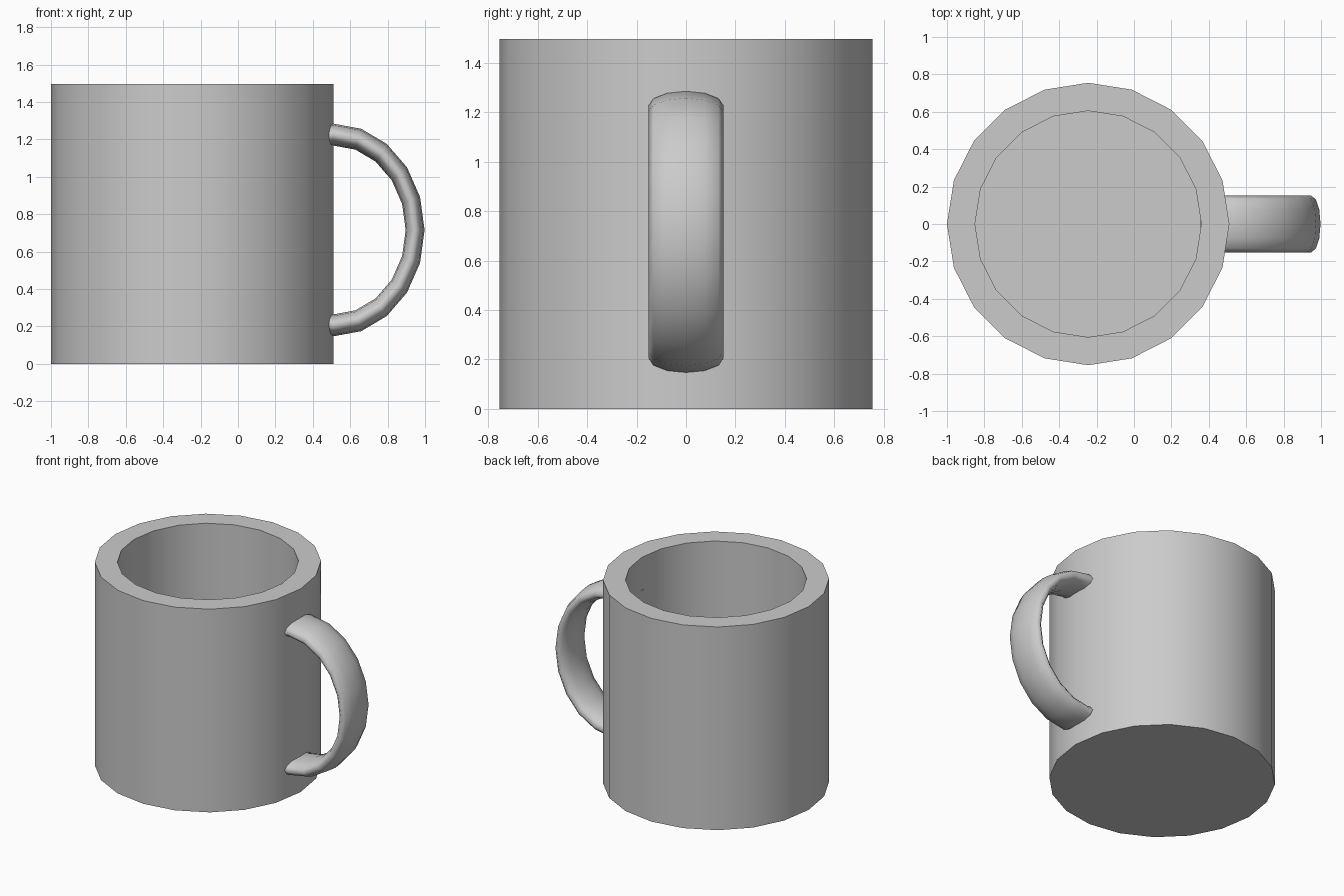
import bpy, bmesh
from math import sin, cos, pi

if "Cube" in bpy.data.objects:
    bpy.data.objects.remove(bpy.data.objects["Cube"])

SIDES = 20
CUP_X = -0.245


def make_object(name, bm, angle):
    bmesh.ops.recalc_face_normals(bm, faces=bm.faces)
    mesh = bpy.data.meshes.new(name)
    bm.to_mesh(mesh)
    bm.free()
    ob = bpy.data.objects.new(name, mesh)
    bpy.context.collection.objects.link(ob)
    bpy.ops.object.select_all(action='DESELECT')
    ob.select_set(True)
    bpy.context.view_layer.objects.active = ob
    bpy.ops.object.shade_smooth_by_angle(angle=angle)
    return ob


def loft(bm, rings):
    """Join successive vertex rings with quads and cap both ends."""
    loops = [[bm.verts.new(p) for p in ring] for ring in rings]
    for a, b in zip(loops, loops[1:]):
        n = len(a)
        for i in range(n):
            j = (i + 1) % n
            bm.faces.new((a[i], a[j], b[j], b[i]))
    bm.faces.new(loops[0])
    bm.faces.new(loops[-1])


# Cup: outer wall, flat rim, inner wall and floor
profile = [(0.755, 0.0), (0.755, 1.497), (0.605, 1.497), (0.605, 0.15)]
bm = bmesh.new()
loft(bm, [[(CUP_X + r * cos(2 * pi * i / SIDES), r * sin(2 * pi * i / SIDES), z)
           for i in range(SIDES)] for r, z in profile])
make_object("cup", bm, pi / 6)

# Handle: flattened oval section swept along an arc, ends sunk into the wall
SECTION = 12
rings = []
for k in range(-6, 7):
    a = k * pi / 10
    ring = []
    for i in range(SECTION):
        t = 2 * pi * i / SECTION
        r = 0.44 + 0.0505 * cos(t)
        ring.append((0.507 + r * cos(a), 0.152 * sin(t), 0.716 + 1.16 * r * sin(a)))
    rings.append(ring)
bm = bmesh.new()
loft(bm, rings)
make_object("handle", bm, pi * 0.45)
